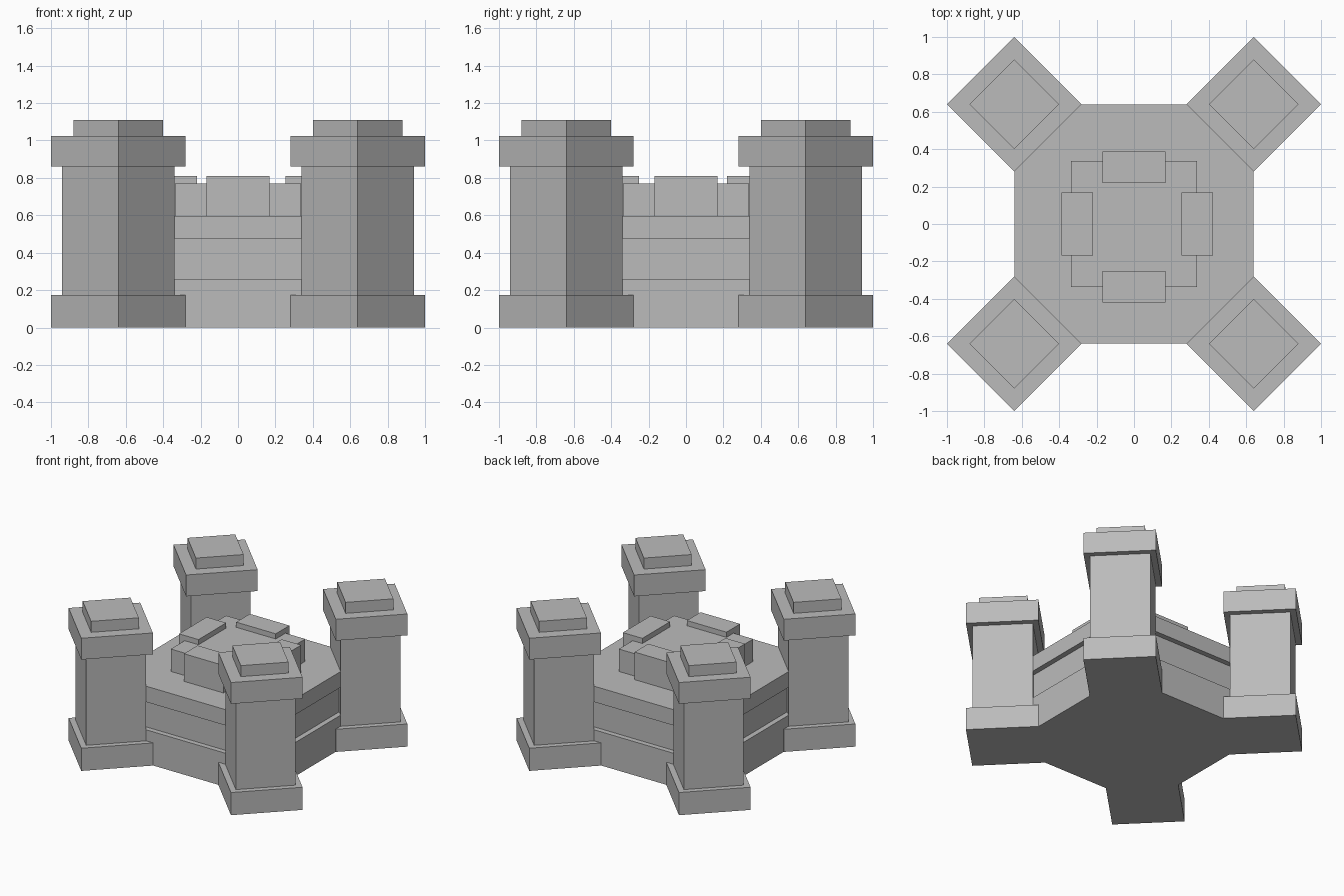
import bpy
from math import pi, sqrt
from mathutils import Vector

if "Cube" in bpy.data.objects:
    bpy.data.objects.remove(bpy.data.objects["Cube"], do_unlink=True)

stone = bpy.data.materials.new("grey stone")
stone.use_nodes = True
GREY = (0.5, 0.5, 0.5, 1)
stone.diffuse_color = GREY
stone.node_tree.nodes["Principled BSDF"].inputs["Base Color"].default_value = GREY


def block(name, x, y, width, depth, z0, z1, turn=0):
    """Upright box centred on x, y between two heights."""
    bpy.ops.mesh.primitive_cube_add(size=1, location=(x, y, (z0 + z1) / 2), rotation=(0, 0, turn))
    ob = bpy.context.object
    ob.name = name
    ob.scale = Vector((width, depth, z1 - z0))
    ob.data.materials.append(stone)
    return ob


# Corner towers: square blocks turned by 45 degrees, sized by half diagonal
TOWER = [("base", 0.36, 0, 0.175), ("shaft", 0.3, 0.175, 0.86),
         ("cap", 0.36, 0.86, 1.025), ("top", 0.24, 1.025, 1.11)]
for side, sx in (("left", 1), ("right", -1)):
    for end, sy in (("front", -1), ("back", 1)):
        for part, half, z0, z1 in TOWER:
            w = half * sqrt(2)
            block(f"{end}_{side}_tower_{part}", sx * 0.64, sy * 0.64, w, w, z0, z1, pi / 4)

# Square body with a recessed middle course
for name, width, z0, z1 in [("wall_base", 1.276, 0, 0.26), ("wall_recess", 1.196, 0.26, 0.475),
                            ("wall_top", 1.276, 0.475, 0.597)]:
    block(name, 0, 0, width, width, z0, z1)

# Raised keep with a battlement block on each side
block("keep", 0, 0, 0.676, 0.676, 0.597, 0.77)
block("front_battlement", 0, -0.336, 0.338, 0.167, 0.597, 0.81)
block("back_battlement", 0, 0.303, 0.338, 0.167, 0.597, 0.81)
block("left_battlement", 0.338, 0, 0.167, 0.338, 0.597, 0.81)
block("right_battlement", -0.303, 0, 0.167, 0.338, 0.597, 0.81)
